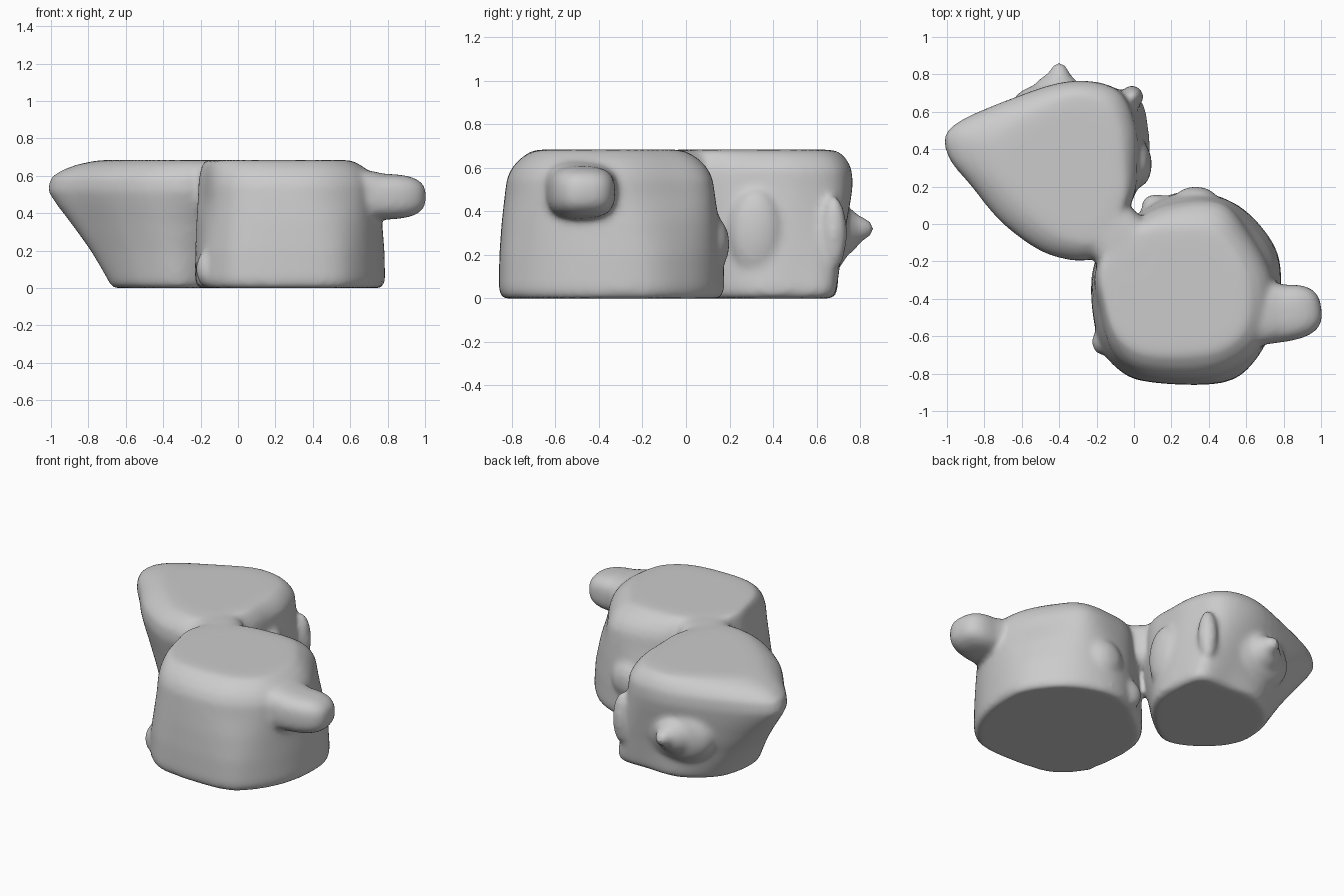
import bpy, bmesh, math
from mathutils import Vector, Matrix

if "Cube" in bpy.data.objects:
    bpy.data.objects.remove(bpy.data.objects["Cube"])


def resample(pts, sub=5):
    """Closed Catmull-Rom curve through the outline points."""
    p = [Vector(q) for q in pts]
    n, out = len(p), []
    for i in range(n):
        a, b, c, d = p[i - 1], p[i], p[(i + 1) % n], p[(i + 2) % n]
        for k in range(sub):
            t = k / sub
            out.append(0.5 * (2 * b + (c - a) * t + (2 * a - 5 * b + 4 * c - d) * t * t
                              + (3 * b - a - 3 * c + d) * t ** 3))
    return out


def loft(bm, outlines, levels):
    """Skin rings blended along low (0), high (1) and cap (2) outlines."""
    outlines = [resample(o) for o in outlines]
    n, rings = len(outlines[0]), []
    for z, blend, scale in levels:
        k = min(int(blend), 1)
        ring = [l.lerp(h, blend - k) for l, h in zip(outlines[k], outlines[k + 1])]
        mid = sum(ring, Vector((0, 0))) / n
        rings.append([bm.verts.new((*(mid + (q - mid) * scale), z)) for q in ring])
    for a, b in zip(rings, rings[1:]):
        for i in range(n):
            j = (i + 1) % n
            bm.faces.new((a[i], a[j], b[j], b[i]))
    bm.faces.new(rings[0][::-1])
    bm.faces.new(rings[-1])


def blob(bm, centre, half, turn=0, power=1.0, tilt=0):
    """Rounded lump: power 1 is an ellipsoid, smaller is boxier."""
    verts = bmesh.ops.create_icosphere(bm, subdivisions=4, radius=1)["verts"]
    for v in verts:
        v.co = Vector([math.copysign(abs(c) ** power, c) * h for c, h in zip(v.co, half)])
    bmesh.ops.transform(bm, verts=verts, matrix=Matrix.Translation(centre)
                        @ Matrix.Rotation(math.radians(turn), 4, 'Z')
                        @ Matrix.Rotation(math.radians(tilt), 4, 'Y'))


bm = bmesh.new()

# Rear left mass, leaning out to a blunt point on the left
rear_low = [(-.69, .28), (-.64, .12), (-.5, -.02), (-.31, -.09), (-.13, .02), (.01, .17),
            (.08, .32), (.08, .5), (.03, .67), (-.17, .69), (-.42, .68), (-.63, .52)]
rear_high = [(-1.0, .37), (-.87, .2), (-.69, -.01), (-.44, -.17), (-.18, -.17), (-.01, .12),
             (.02, .32), (.01, .53), (-.09, .72), (-.34, .765), (-.66, .67), (-.98, .52)]
rear_cap = [(-.76, .37), (-.7, .22), (-.57, .07), (-.38, -.07), (-.17, -.08), (-.06, .12),
            (-.06, .32), (-.08, .51), (-.16, .65), (-.34, .69), (-.56, .59), (-.74, .47)]
loft(bm, [rear_low, rear_high, rear_cap],
     [(0, 0, .93), (.015, 0, .98), (.05, .03, 1), (.2, .31, 1), (.35, .64, 1), (.45, .87, 1),
      (.52, 1, 1), (.59, 1.06, 1), (.63, 1.3, 1), (.66, 1.62, 1), (.68, 2, 1), (.685, 2, .8)])

# Front right mass, nearly upright
front_low = [(-.21, -.2), (-.2, -.6), (-.07, -.79), (.12, -.85), (.47, -.85), (.64, -.74),
             (.76, -.5), (.78, -.2), (.67, .0), (.5, .13), (.27, .175), (.04, .07)]
front_high = [(-.2, -.23), (-.18, -.46), (-.11, -.69), (.06, -.81), (.4, -.82), (.64, -.7),
              (.74, -.5), (.74, -.29), (.62, -.06), (.48, .11), (.26, .12), (.04, .04)]
front_cap = [(-.17, -.2), (-.15, -.43), (-.08, -.6), (.08, -.69), (.4, -.68), (.55, -.6),
             (.6, -.48), (.59, -.28), (.5, -.12), (.4, -.03), (.2, -.02), (.02, -.05)]
loft(bm, [front_low, front_high, front_cap],
     [(0, 0, .96), (.015, 0, .985), (.05, 0, 1), (.2, .1, 1), (.35, .45, 1), (.47, .9, 1),
      (.55, 1.05, 1), (.6, 1.22, 1), (.64, 1.48, 1), (.67, 1.8, 1), (.682, 2, 1), (.685, 2, .8)])

# Neck joining the masses near the top
blob(bm, (-.085, -.08, .53), (.28, .17, .153), -45, .6)
# Stubby arm on the right, with a shoulder sloping up to the top face
blob(bm, (.75, -.485, .488), (.255, .152, .122), 8, .7)
blob(bm, (.62, -.49, .51), (.29, .165, .128), 8, .7, 8)
# Pointed nub on the back
blob(bm, (-.4, .73, .32), (.07, .135, .07))
blob(bm, (-.41, .7, .31), (.13, .11, .12))
blob(bm, (-.4, .64, .31), (.25, .12, .2))
# Small bumps around the feet and sides
for c, h in [((-.17, -.63, .1), (.055, .07, .095)), ((.33, .12, .25), (.12, .08, .13)),
             ((.12, .1, .1), (.08, .06, .09)), ((.03, .32, .3), (.065, .12, .2)),
             ((-.01, .68, .3), (.06, .06, .17))]:
    blob(bm, c, h)

mesh = bpy.data.meshes.new("fused_body")
bm.normal_update()
bm.to_mesh(mesh)
bm.free()
body = bpy.data.objects.new("fused_body", mesh)
bpy.context.collection.objects.link(body)

# Fuse everything into one soft skin
remesh = body.modifiers.new("fuse", 'REMESH')
remesh.mode = 'VOXEL'
remesh.voxel_size = .016
remesh.use_smooth_shade = True
soften = body.modifiers.new("soften", 'SMOOTH')
soften.factor = .5
soften.iterations = 12
